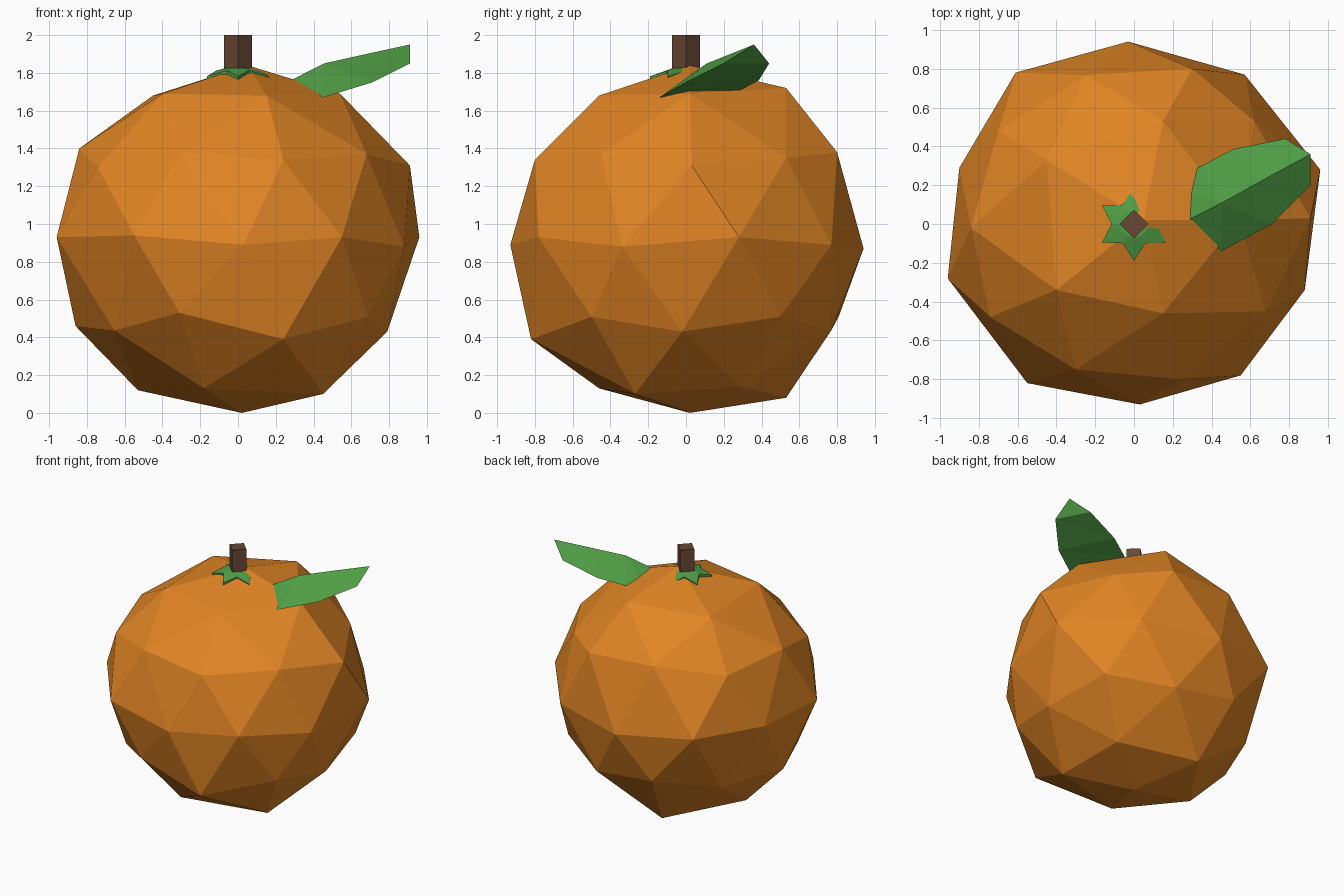
import bpy
import bmesh
from math import cos, sin, pi
from mathutils import Vector

if "Cube" in bpy.data.objects:
    bpy.data.objects.remove(bpy.data.objects["Cube"], do_unlink=True)


def material(name, rgb):
    mat = bpy.data.materials.new(name)
    mat.use_nodes = True
    mat.diffuse_color = (*rgb, 1)
    node = mat.node_tree.nodes["Principled BSDF"]
    node.inputs["Base Color"].default_value = (*rgb, 1)
    node.inputs["Roughness"].default_value = 0.8
    return mat


def add_object(name, bm, mat):
    bmesh.ops.recalc_face_normals(bm, faces=bm.faces)
    mesh = bpy.data.meshes.new(name)
    bm.to_mesh(mesh)
    bm.free()
    mesh.materials.append(mat)
    obj = bpy.data.objects.new(name, mesh)
    bpy.context.collection.objects.link(obj)
    return obj


def loft(name, rings, mat):
    """Skin closed rings of points and cap both ends."""
    bm = bmesh.new()
    loops = [[bm.verts.new(p) for p in ring] for ring in rings]
    for a, b in zip(loops, loops[1:]):
        for i in range(len(a)):
            j = (i + 1) % len(a)
            bm.faces.new((a[i], a[j], b[j], b[i]))
    bm.faces.new(loops[0])
    bm.faces.new(loops[-1])
    bmesh.ops.triangulate(bm, faces=bm.faces)
    return add_object(name, bm, mat)


orange = material("orange peel", (0.75, 0.235, 0.018))
green = material("leaf green", (0.08, 0.34, 0.06))
brown = material("stem brown", (0.14, 0.066, 0.035))

# Faceted fruit: a coarse ball whose corners are nudged to look hand shaped
CENTRE_Z = 0.92
nudges = [
    # waist
    (0.96, 0.28, 0.93), (0.57, 0.77, 0.89), (-0.03, 0.94, 0.87),
    (-0.61, 0.78, 0.92), (-0.9, 0.29, 0.92), (-0.96, -0.28, 0.93),
    (-0.55, -0.82, 0.94), (0.03, -0.93, 0.89), (0.55, -0.78, 0.93),
    (0.88, -0.34, 0.88),
    # shoulders
    (0.91, 0.03, 1.31), (0.62, 0.53, 1.35), (0.3, 0.8, 1.38),
    (-0.7, 0.48, 1.34), (-0.84, -0.02, 1.4), (-0.74, -0.48, 1.3),
    (-0.3, -0.75, 1.38), (0.24, -0.8, 1.34), (0.68, -0.45, 1.37),
    # crown
    (0.05, 0.02, 1.84), (0.15, -0.46, 1.68), (-0.4, -0.34, 1.69),
    (-0.45, 0.33, 1.68), (0.15, 0.53, 1.72), (0.54, 0.02, 1.69),
    # underside
    (0.24, -0.82, 0.39), (-0.31, -0.78, 0.53), (0.79, -0.02, 0.43),
    (-0.86, 0, 0.46), (-0.18, -0.46, 0.13), (0.45, -0.27, 0.1),
    (-0.16, 0.53, 0.08), (-0.53, 0, 0.12), (0.02, 0.02, 0),
]
bm = bmesh.new()
bmesh.ops.create_icosphere(bm, subdivisions=2, radius=1)
for v in bm.verts:
    v.co = Vector((v.co.x * 0.95, v.co.y * 0.95, v.co.z * 0.92 + CENTRE_Z))
for target in map(Vector, nudges):
    nearest = min(bm.verts, key=lambda v: (v.co - target).length)
    nearest.co = target
add_object("fruit", bm, orange)


def ring(count, radius, z, turn=0):
    return [(radius * cos(turn + 2 * pi * i / count),
             radius * sin(turn + 2 * pi * i / count), z) for i in range(count)]


# Square stem, set cornerwise
loft("stem", [ring(4, 0.073, 1.72), ring(4, 0.073, 2.0)], brown)

# Six-pointed calyx around the stem, tips drooping
def star(drop):
    points = []
    for tip, notch in zip(ring(6, 0.19, 1.782 - drop, pi / 6),
                          ring(6, 0.115, 1.812 - drop, pi / 3)):
        points += [tip, notch]
    return points


loft("calyx", [star(0.04), star(0), ring(12, 0.07, 1.825, pi / 6)], green)

# Leaf: roof-shaped sections (left edge, ridge, right edge) from base to tip
leaf_sections = [
    [(0.24, 0.18, 1.70), (0.2, -0.02, 1.72), (0.29, -0.15, 1.68)],
    [(0.33, 0.29, 1.71), (0.455, 0.11, 1.85), (0.45, -0.14, 1.67)],
    [(0.51, 0.385, 1.76), (0.68, 0.235, 1.90), (0.71, 0, 1.75)],
    [(0.78, 0.44, 1.85), (0.91, 0.36, 1.95), (0.91, 0.2, 1.85)],
]
loft("leaf", leaf_sections, green)
